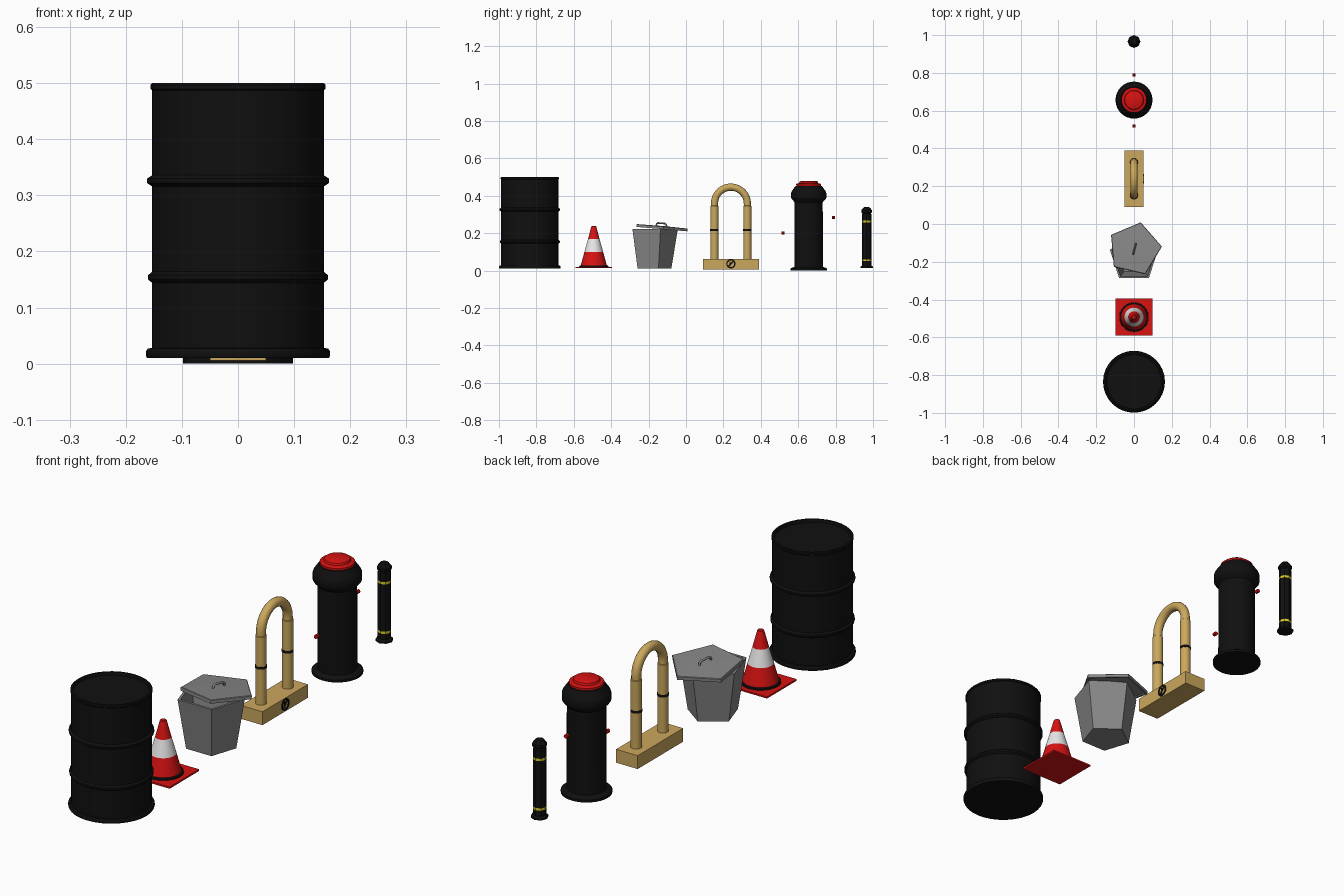
import bpy, bmesh, math
from mathutils import Matrix, Vector

if "Cube" in bpy.data.objects:
    bpy.data.objects.remove(bpy.data.objects["Cube"])


def material(name, colour):
    m = bpy.data.materials.new(name)
    m.use_nodes = True
    m.diffuse_color = (*colour, 1)
    bsdf = m.node_tree.nodes["Principled BSDF"]
    bsdf.inputs["Base Color"].default_value = (*colour, 1)
    bsdf.inputs["Roughness"].default_value = 0.7
    return m


BLACK = material("black", (0.005, 0.005, 0.005))
RED = material("red", (0.68, 0.006, 0.006))
WHITE = material("white", (0.8, 0.8, 0.8))
GREY = material("grey", (0.24, 0.24, 0.24))
GOLD = material("gold", (0.6, 0.39, 0.11))
YELLOW = material("yellow", (0.7, 0.62, 0.02))


def finish(name, bm, mats, matrix=Matrix(), smooth=True):
    bmesh.ops.recalc_face_normals(bm, faces=bm.faces)
    mesh = bpy.data.meshes.new(name)
    bm.to_mesh(mesh)
    bm.free()
    for m in mats:
        mesh.materials.append(m)
    if smooth:
        mesh.shade_smooth()
        mesh.set_sharp_from_angle(angle=math.radians(32))
    obj = bpy.data.objects.new(name, mesh)
    obj.matrix_world = matrix
    bpy.context.collection.objects.link(obj)
    return obj


def lathe(name, profile, mats, matrix=Matrix(), sides=32, phase=0.0, smooth=True,
          colour=lambda z: 0, closed=False):
    """Revolve (radius, height) points about z; colour(z) picks each band's material."""
    bm = bmesh.new()
    rings = []
    for r, z in profile:
        if r == 0:
            rings.append([bm.verts.new((0, 0, z))] * sides)
        else:
            angles = [phase + math.tau * i / sides for i in range(sides)]
            rings.append([bm.verts.new((r * math.cos(a), r * math.sin(a), z)) for a in angles])
    pairs = list(zip(rings, rings[1:], profile, profile[1:]))
    if closed:
        pairs.append((rings[-1], rings[0], profile[-1], profile[0]))
    for low, high, p, q in pairs:
        for i in range(sides):
            j = (i + 1) % sides
            corners = dict.fromkeys((low[i], low[j], high[j], high[i]))
            face = bm.faces.new(list(corners))
            face.material_index = colour((p[1] + q[1]) / 2)
    return finish(name, bm, mats, matrix, smooth)


def box(name, size, mat, matrix):
    bm = bmesh.new()
    bmesh.ops.create_cube(bm, size=1, matrix=Matrix.Diagonal((*size, 1)))
    return finish(name, bm, [mat], matrix, False)


def tube(name, points, radius, mat, matrix=Matrix()):
    curve = bpy.data.curves.new(name, "CURVE")
    curve.dimensions = "3D"
    curve.bevel_depth = radius
    curve.bevel_resolution = 4
    curve.use_fill_caps = True
    spline = curve.splines.new("POLY")
    spline.points.add(len(points) - 1)
    for p, co in zip(spline.points, points):
        p.co = (*co, 1)
    spline.use_smooth = True
    curve.materials.append(mat)
    obj = bpy.data.objects.new(name, curve)
    obj.matrix_world = matrix
    bpy.context.collection.objects.link(obj)
    return obj


def at(x, y, z=0.0):
    return Matrix.Translation((x, y, z))


# Oil barrel: body with flange, two rolling hoops and a recessed lid
def hoop(z, r):
    return [(0.153, z - 0.010), (r, z - 0.004), (r, z + 0.004), (0.153, z + 0.010)]


lathe("barrel",
      [(0, 0.01), (0.162, 0.01), (0.164, 0.014), (0.164, 0.022), (0.161, 0.027), (0.153, 0.028)]
      + hoop(0.154, 0.16) + hoop(0.326, 0.162)
      + [(0.153, 0.487), (0.156, 0.490), (0.156, 0.497), (0.153, 0.5),
         (0.146, 0.5), (0.144, 0.488), (0, 0.488)],
      [BLACK], at(0, -0.835))

# Traffic cone
CONE_Y = -0.493
box("cone_base", (0.195, 0.195, 0.007), RED, at(0, CONE_Y, 0.0165))
lathe("cone_foot_ring", [(0, 0.019), (0.078, 0.019), (0.077, 0.026), (0.07, 0.028), (0, 0.028)],
      [BLACK], at(0, CONE_Y))
lathe("cone_body",
      [(0, 0.026), (0.07, 0.026), (0.05, 0.1), (0.031, 0.168), (0.013, 0.236), (0.009, 0.239), (0, 0.239)],
      [RED, WHITE], at(0, CONE_Y), colour=lambda z: int(0.1 < z < 0.168))

# Five-sided bin with a loose tilted lid
lathe("bin_body",
      [(0, 0.012), (0.1, 0.012), (0.134, 0.222), (0.122, 0.222), (0.092, 0.02), (0, 0.02)],
      [GREY], at(0, -0.178), sides=5, phase=math.pi / 2, smooth=False)
lid_frame = at(0.003, -0.133, 0.222) @ Matrix.Rotation(math.radians(-5), 4, "X")
lathe("bin_lid", [(0, 0.004), (0.132, 0.004), (0.136, 0), (0.145, 0), (0.145, 0.013), (0.142, 0.015), (0, 0.017)],
      [GREY], lid_frame, sides=5, phase=math.radians(5), smooth=False)
tube("bin_lid_handle",
     [(0, -0.029, 0.012), (0, -0.027, 0.026), (0, -0.02, 0.031),
      (0, 0.02, 0.031), (0, 0.027, 0.026), (0, 0.029, 0.012)],
     0.0045, GREY, lid_frame @ Matrix.Rotation(math.radians(-14), 4, "Z"))

# Parking barrier: block, two posts with black bands, and a hoop
ARCH_Y = 0.24
SPAN = 0.088
box("barrier_base", (0.1, 0.3, 0.056), GOLD, at(0, ARCH_Y, 0.034))
for side, s in (("front", -1), ("back", 1)):
    spot = at(0, ARCH_Y + s * SPAN)
    lathe("barrier_post_" + side, [(0, 0.06), (0.0215, 0.06), (0.0215, 0.345), (0.019, 0.347), (0, 0.347)],
          [GOLD], spot, sides=24)
    lathe("barrier_band_" + side, [(0.02, 0.211), (0.0228, 0.211), (0.0228, 0.221), (0.02, 0.221)],
          [BLACK], spot, sides=24, closed=True)
arc = [(0, -SPAN * math.cos(math.pi * i / 24), 0.358 + SPAN * math.sin(math.pi * i / 24)) for i in range(25)]
tube("barrier_hoop", [(0, -SPAN, 0.34)] + arc + [(0, SPAN, 0.34)], 0.0192, GOLD, at(0, ARCH_Y))

# Plain prohibition sign on the block's side
sign = at(0.05, ARCH_Y, 0.036)
lathe("sign_ring", [(0.018, 0), (0.025, 0), (0.025, 0.003), (0.018, 0.003)], [BLACK],
      sign @ Matrix.Rotation(math.pi / 2, 4, "Y"), closed=True)
box("sign_slash", (0.005, 0.04, 0.006), BLACK, sign @ Matrix.Rotation(math.pi / 4, 4, "X"))
box("sign_bar", (0.004, 0.006, 0.026), BLACK, sign @ at(0, -0.004))

# Large bollard with a red cap
BOLLARD_Y = 0.656
lathe("large_bollard",
      [(0, 0), (0.098, 0), (0.098, 0.01), (0.092, 0.014), (0.076, 0.02), (0.075, 0.365),
       (0.091, 0.383), (0.094, 0.388), (0.094, 0.415), (0.09, 0.425), (0.071, 0.452), (0, 0.455)],
      [BLACK], at(0, BOLLARD_Y))
lathe("large_bollard_cap",
      [(0, 0.45), (0.066, 0.45), (0.067, 0.462), (0.062, 0.466), (0.052, 0.467),
       (0.049, 0.475), (0.044, 0.478), (0, 0.479)],
      [RED], at(0, BOLLARD_Y))

# Small red studs beside the large bollard
for name, y, z in (("front_stud", 0.519, 0.2), ("back_stud", 0.788, 0.283)):
    lathe(name, [(0, -0.008), (0.008, -0.008), (0.008, 0.008), (0, 0.008)], [RED],
          at(0, y, z) @ Matrix.Rotation(math.pi / 2, 4, "X"), sides=8, smooth=False)

# Slim eight-sided bollard with yellow bands
lathe("slim_bollard",
      [(0, 0.013), (0.034, 0.013), (0.034, 0.02), (0.026, 0.026), (0.026, 0.05), (0.026, 0.06),
       (0.026, 0.257), (0.026, 0.267), (0.026, 0.302), (0.022, 0.306), (0.029, 0.311),
       (0.029, 0.322), (0.016, 0.338), (0, 0.341)],
      [BLACK, YELLOW], at(0, 0.966), sides=8, phase=math.pi / 2, smooth=False,
      colour=lambda z: int(0.05 < z < 0.06 or 0.257 < z < 0.267))
